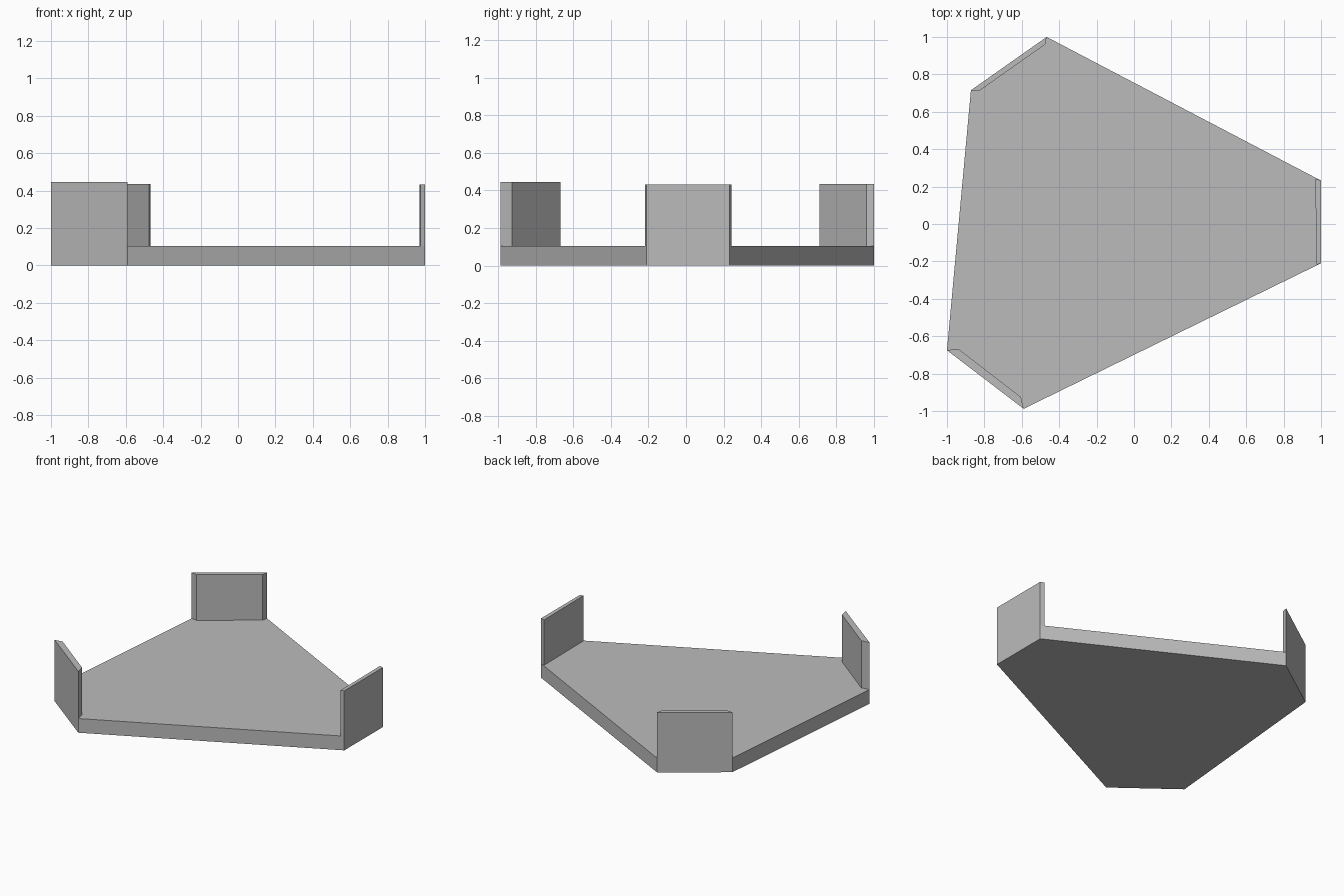
import bpy
import bmesh

if "Cube" in bpy.data.objects:
    bpy.data.objects.remove(bpy.data.objects["Cube"])

grey = bpy.data.materials.new("plain grey")
grey.diffuse_color = (0.5, 0.5, 0.5, 1.0)
grey.use_nodes = True
grey.node_tree.nodes["Principled BSDF"].inputs["Base Color"].default_value = grey.diffuse_color


def prism(name, outline, bottom, top):
    """Extrude a flat outline from the bottom height to the top height."""
    bm = bmesh.new()
    face = bm.faces.new([bm.verts.new((x, y, bottom)) for x, y in outline])
    ext = bmesh.ops.extrude_face_region(bm, geom=[face], use_keep_orig=True)
    for v in ext["geom"]:
        if isinstance(v, bmesh.types.BMVert):
            v.co.z = top
    bmesh.ops.recalc_face_normals(bm, faces=bm.faces)
    mesh = bpy.data.meshes.new(name)
    bm.to_mesh(mesh)
    bm.free()
    mesh.materials.append(grey)
    obj = bpy.data.objects.new(name, mesh)
    bpy.context.collection.objects.link(obj)
    return obj


# Corners of the tray, counter-clockwise, in pairs for each short side
right = [(1.0, -0.21), (1.0, 0.232)]
back = [(-0.467, 1.0), (-0.872, 0.715)]
front = [(-1.0, -0.675), (-0.59, -0.988)]

BASE_TOP = 0.103

# Six-sided tray floor
prism("base_plate", right + back + front, 0.0, BASE_TOP)

# Upright end walls on the three short sides: outer edge, then inner edge
prism("right_wall", right + [(0.97, 0.242), (0.975, -0.218)], BASE_TOP, 0.432)
prism("back_wall", back + [(-0.83, 0.71), (-0.475, 0.96)], BASE_TOP, 0.435)
prism("front_wall", front + [(-0.605, -0.925), (-0.94, -0.667)], BASE_TOP, 0.445)
